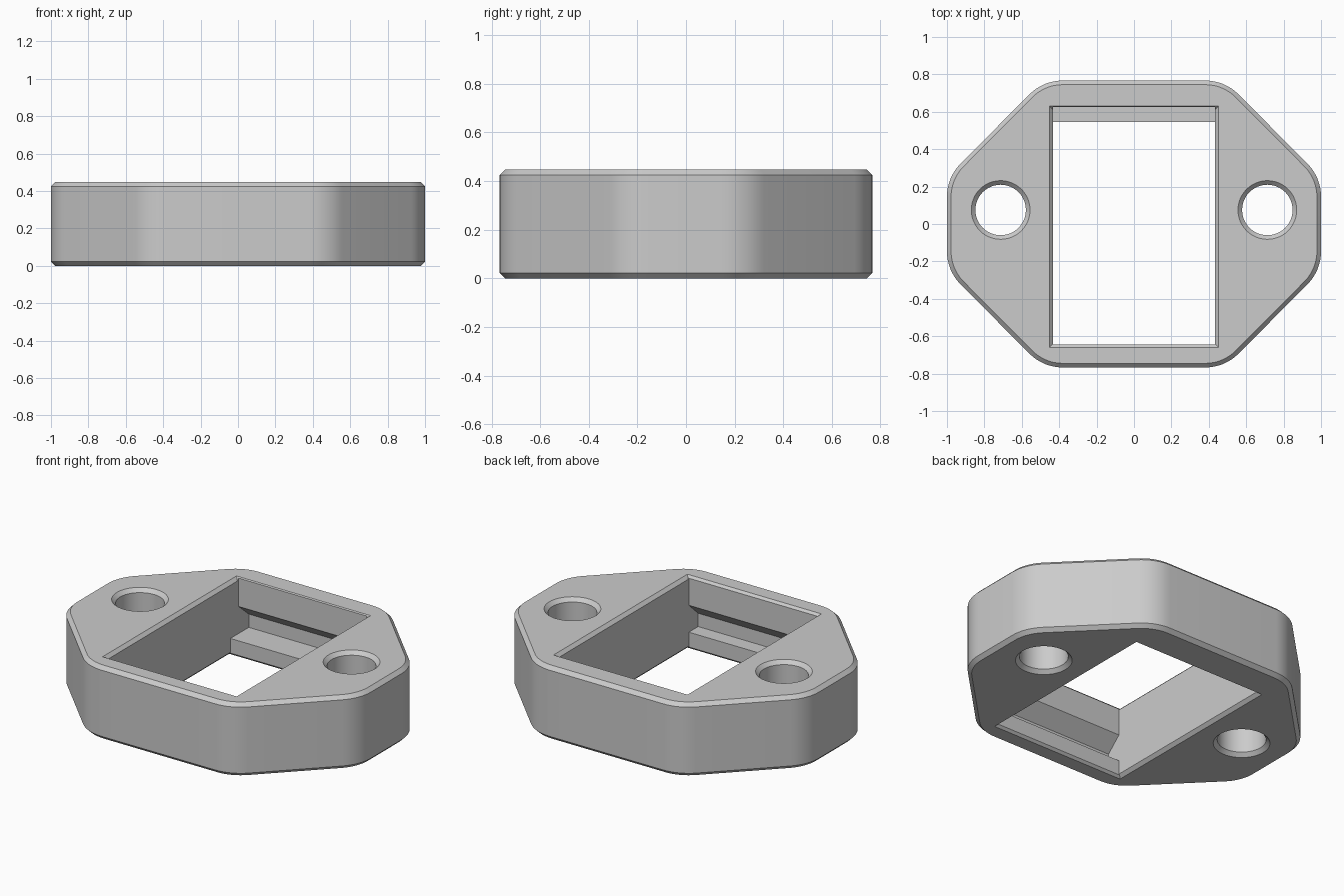
import bpy, bmesh
from math import sin, cos, radians, tan, pi

if "Cube" in bpy.data.objects:
    bpy.data.objects.remove(bpy.data.objects["Cube"])

HEIGHT, HALF_Y, CHAMFER = 0.447, 0.767, 0.022
CORNER_RADIUS, ARC_STEPS = 0.25, 8

grey = bpy.data.materials.new("light grey plastic")
grey.use_nodes = True
colour = (0.6, 0.6, 0.6, 1)
grey.diffuse_color = colour
grey.node_tree.nodes["Principled BSDF"].inputs["Base Color"].default_value = colour


def loft(name, rings):
    """Closed solid skinned through rings that share a point count."""
    bm = bmesh.new()
    loops = [[bm.verts.new(p) for p in ring] for ring in rings]
    bm.faces.new(loops[0])
    bm.faces.new(loops[-1])
    n = len(loops[0])
    for a, b in zip(loops, loops[1:]):
        for i in range(n):
            j = (i + 1) % n
            bm.faces.new((a[i], a[j], b[j], b[i]))
    bmesh.ops.recalc_face_normals(bm, faces=bm.faces)
    mesh = bpy.data.meshes.new(name)
    bm.to_mesh(mesh)
    bm.free()
    obj = bpy.data.objects.new(name, mesh)
    bpy.context.collection.objects.link(obj)
    obj.data.materials.append(grey)
    return obj


def outline(inset, z):
    """Octagon with rounded corners, shrunk evenly by inset."""
    r, t = CORNER_RADIUS, CORNER_RADIUS * tan(radians(22.5))
    side = (1 - r, 0.25 - t)             # arc centre next to the x side
    end = (0.485 - t, HALF_Y - r)        # arc centre next to the y side
    quarter = []
    for (cx, cy), start in ((side, 0), (end, 45)):
        for k in range(ARC_STEPS + 1):
            a = radians(start + 45 * k / ARC_STEPS)
            quarter.append((cx + (r - inset) * cos(a), cy + (r - inset) * sin(a)))
    half = quarter + [(-x, y) for x, y in reversed(quarter)]
    return [(x, y, z) for x, y in half + [(-x, -y) for x, y in half]]


def circle(x, y, r, z, n=48):
    return [(x + r * cos(2 * pi * i / n), y + r * sin(2 * pi * i / n), z) for i in range(n)]


def rect(half_x, y0, y1, z):
    return [(-half_x, y0, z), (half_x, y0, z), (half_x, y1, z), (-half_x, y1, z)]


# Plate with chamfered rims
plate = loft("mounting_plate", [
    outline(CHAMFER, 0), outline(0, CHAMFER),
    outline(0, HEIGHT - CHAMFER), outline(CHAMFER, HEIGHT)])

cutters = []

# Screw holes, flared at both ends
for side in (-1, 1):
    levels = ((0.167, -0.01), (0.135, CHAMFER), (0.135, HEIGHT - CHAMFER), (0.167, HEIGHT + 0.01))
    cutters.append(loft("screw_hole_cutter", [circle(side * 0.713, 0.075, r, z) for r, z in levels]))

# Socket opening: side profile with latch recesses under both end walls
profile = [(-0.645, -0.1), (0.545, -0.1), (0.545, 0.104), (0.722, 0.104),
           (0.722, 0.185), (0.625, 0.268), (0.625, 0.6), (-0.645, 0.6),
           (-0.645, 0.268), (-0.735, 0.185), (-0.735, 0.104), (-0.645, 0.104)]
cutters.append(loft("socket_cutter", [[(x, y, z) for y, z in profile] for x in (-0.433, 0.433)]))

# Bevelled rims of the opening, top and bottom
for z, out, back, bevel_y in ((HEIGHT, 1, 0.625, 0.006), (0, -1, 0.545, 0.015)):
    cutters.append(loft("socket_rim_cutter", [
        rect(0.433 + 0.019 + d, -0.645 - 0.014 - d, back + bevel_y + d, z + out * d)
        for d in (-0.035, 0.015)]))

for cutter in cutters:
    cutter.hide_render = True
    mod = plate.modifiers.new("cut", "BOOLEAN")
    mod.operation, mod.solver, mod.object = "DIFFERENCE", "EXACT", cutter

# Bake the cuts and drop the helpers
bpy.context.view_layer.update()
graph = bpy.context.evaluated_depsgraph_get()
baked = bpy.data.meshes.new_from_object(plate.evaluated_get(graph))
plate.modifiers.clear()
plate.data = baked
for cutter in cutters:
    bpy.data.objects.remove(cutter)

for obj in bpy.context.selected_objects:
    obj.select_set(False)
plate.select_set(True)
bpy.context.view_layer.objects.active = plate
bpy.ops.object.shade_smooth_by_angle(angle=radians(30))
